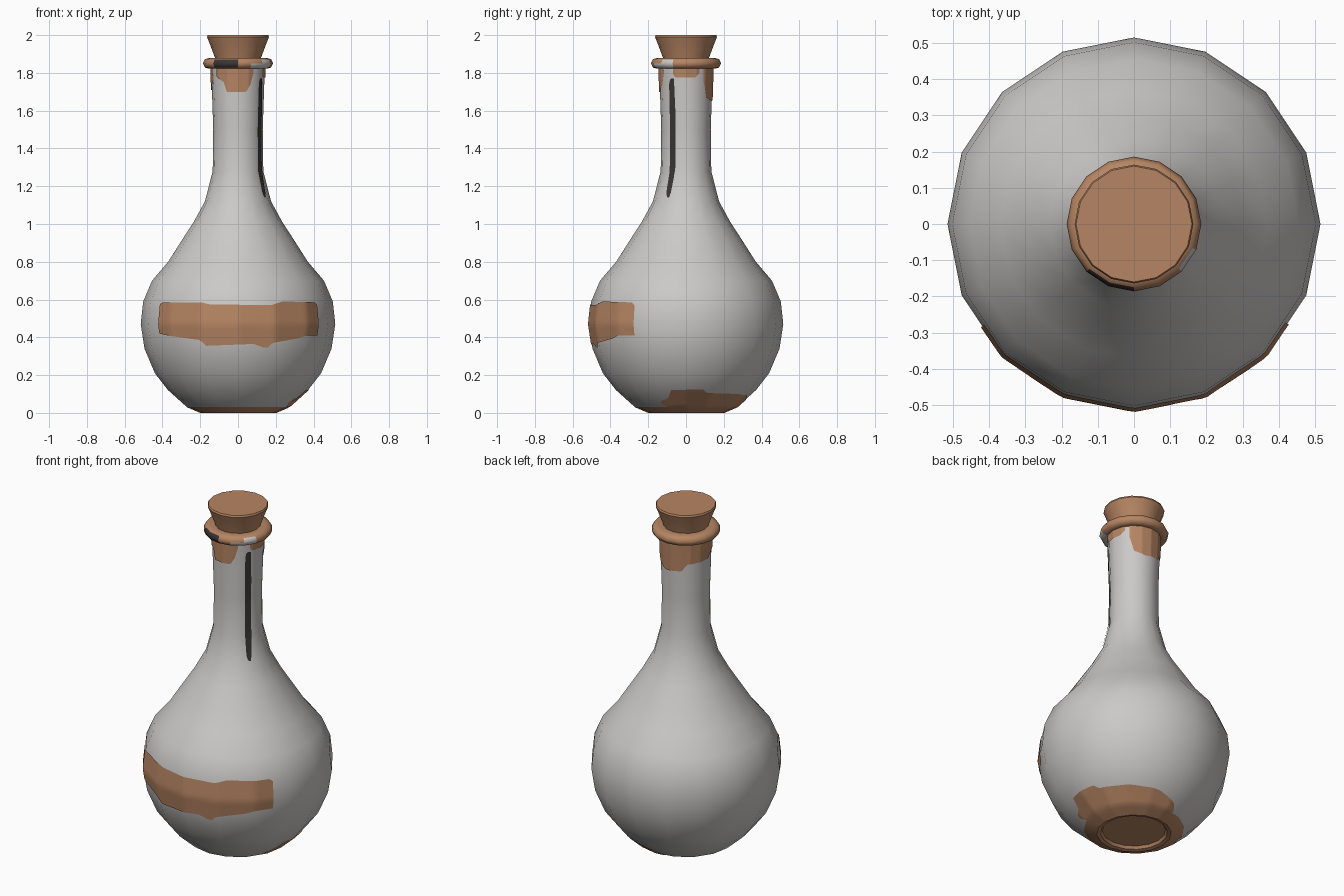
import bpy, bmesh
from math import sin, cos, pi, radians, degrees, atan2

cube = bpy.data.objects.get("Cube")
if cube:
    bpy.data.objects.remove(cube, do_unlink=True)

SIDES = 16


def material(name, rgb):
    m = bpy.data.materials.new(name)
    m.use_nodes = True
    m.diffuse_color = (*rgb, 1)
    m.node_tree.nodes["Principled BSDF"].inputs["Base Color"].default_value = (*rgb, 1)
    return m


GREY = material("pale grey glass", (0.60, 0.585, 0.575))
BROWN = material("cork brown", (0.47, 0.235, 0.125))
DARK = material("charcoal", (0.04, 0.036, 0.034))


def finish(name, bm, mats, angle=32):
    mesh = bpy.data.meshes.new(name)
    bm.to_mesh(mesh)
    bm.free()
    ob = bpy.data.objects.new(name, mesh)
    bpy.context.collection.objects.link(ob)
    for m in mats:
        mesh.materials.append(m)
    bpy.ops.object.select_all(action="DESELECT")
    ob.select_set(True)
    bpy.context.view_layer.objects.active = ob
    bpy.ops.object.shade_smooth_by_angle(angle=radians(angle))
    return ob


def lathe(name, profile, mats, rule=None, closed=False, angle=32):
    """Revolve (radius, z) points; rule(face) picks the material slot."""
    bm = bmesh.new()
    rings = []
    for r, z in profile:
        rings.append([bm.verts.new((r * cos(2 * pi * i / SIDES), r * sin(2 * pi * i / SIDES), z))
                      for i in range(SIDES)])
    pairs = list(zip(rings, rings[1:]))
    if closed:
        pairs.append((rings[-1], rings[0]))
    else:
        bm.faces.new(rings[0][::-1])
        bm.faces.new(rings[-1])
    for a, b in pairs:
        for i in range(SIDES):
            j = (i + 1) % SIDES
            bm.faces.new((a[i], a[j], b[j], b[i]))
    bmesh.ops.recalc_face_normals(bm, faces=bm.faces)
    if rule:
        for f in bm.faces:
            f.material_index = rule(f)
    return finish(name, bm, mats, angle)


def interp(points, t):
    """Piecewise linear lookup through (key, value) points."""
    if t <= points[0][0]:
        return points[0][1]
    for (a, u), (b, v) in zip(points, points[1:]):
        if t <= b:
            return u + (v - u) * (t - a) / (b - a)
    return points[-1][1]


# Bottle: round belly, slim neck, recessed foot
BODY = [(0.17, 0.02), (0.18, 0.005), (0.2, 0), (0.27, 0.03), (0.37, 0.12), (0.44, 0.21),
        (0.495, 0.34), (0.515, 0.47), (0.502, 0.59), (0.455, 0.70), (0.37, 0.80),
        (0.30, 0.91), (0.235, 1.01), (0.175, 1.12), (0.134, 1.28), (0.131, 1.5), (0.142, 1.83)]
lathe("bottle", BODY, [GREY, BROWN],
      lambda f: 1 if f.calc_center_median().z < 0.021 and f.normal.z < 0.95 else 0)
HEIGHTS = [(z, r) for r, z in BODY[2:]]


def on_bottle(az, z, lift):
    """Point just outside the faceted bottle wall, azimuth in degrees."""
    step = 360 / SIDES
    off = radians(az % step - step / 2)
    r = interp(HEIGHTS, z) * cos(pi / SIDES) / cos(off) + lift
    return (r * cos(radians(az)), r * sin(radians(az)), z)


def patch(name, mat, bottom, top, rows=10, lift=0.005):
    """Thin painted plate between two outlines of (azimuth, z)."""
    a0, a1 = bottom[0][0], bottom[-1][0]
    cols = max(4, int((a1 - a0) / 2.25))
    bm = bmesh.new()
    grid = []
    for i in range(cols + 1):
        az = a0 + (a1 - a0) * i / cols
        lo, hi = interp(bottom, az), interp(top, az)
        grid.append([bm.verts.new(on_bottle(az, lo + (hi - lo) * k / rows, lift))
                     for k in range(rows + 1)])
    for a, b in zip(grid, grid[1:]):
        for k in range(rows):
            bm.faces.new((a[k], b[k], b[k + 1], a[k + 1]))
    return finish(name, bm, [mat])


# Front label with a ragged lower edge
patch("front_label", BROWN,
      [(-146, 0.42), (-128, 0.40), (-113, 0.385), (-110, 0.355), (-80, 0.365), (-74, 0.345),
       (-70, 0.345), (-69, 0.37), (-50, 0.395), (-45, 0.41), (-33, 0.41)],
      [(-146, 0.575), (-143, 0.585), (-112, 0.585), (-108, 0.575), (-70, 0.57),
       (-62, 0.59), (-35, 0.585), (-33, 0.57)])

# Stain around the foot
patch("foot_stain", BROWN,
      [(-26, 0.05), (-20, 0.03), (-14, 0.0), (95, 0.0), (100, 0.03)],
      [(-26, 0.06), (-16, 0.08), (-13, 0.12), (14, 0.125), (18, 0.105), (50, 0.10),
       (75, 0.09), (95, 0.06), (100, 0.04)])

# Drips below the collar
RIM = [(0, 1.825)]
patch("front_drip", BROWN, [(-142, 1.78), (-122, 1.75), (-115, 1.70), (-72, 1.70),
                            (-62, 1.74), (-55, 1.80)], RIM)
patch("side_drip", BROWN, [(-28, 1.79), (-22, 1.775), (20, 1.775), (30, 1.80)], RIM)
patch("back_drip", BROWN, [(40, 1.76), (50, 1.67), (75, 1.65), (115, 1.66), (128, 1.70),
                           (180, 1.71), (205, 1.76)], RIM)

# Dark streak down the neck
patch("neck_streak", DARK, [(-39, 1.17), (-36, 1.14), (-30, 1.14), (-24, 1.3)],
      [(-39, 1.74), (-36, 1.77), (-26, 1.77), (-24, 1.6)], rows=16)


# Collar ring with a dark smear and a bare spot
def collar_colour(f):
    c = f.calc_center_median()
    az = degrees(atan2(c.y, c.x))
    outer = c.xy.length > 0.165
    if outer and -130 < az < -90:
        return 1
    if outer and -45 < az < -25 or c.z < 1.84 and -60 < az < -25:
        return 2
    return 0


lathe("collar", [(0.11, 1.83), (0.15, 1.822), (0.175, 1.828), (0.186, 1.85), (0.175, 1.872),
                 (0.15, 1.88), (0.11, 1.875)], [BROWN, DARK, GREY], collar_colour, True, 60)

# Tapered stopper
lathe("stopper", [(0.11, 1.83), (0.122, 1.88), (0.152, 1.96), (0.164, 1.99), (0.16, 2.0)], [BROWN],
      angle=40)
